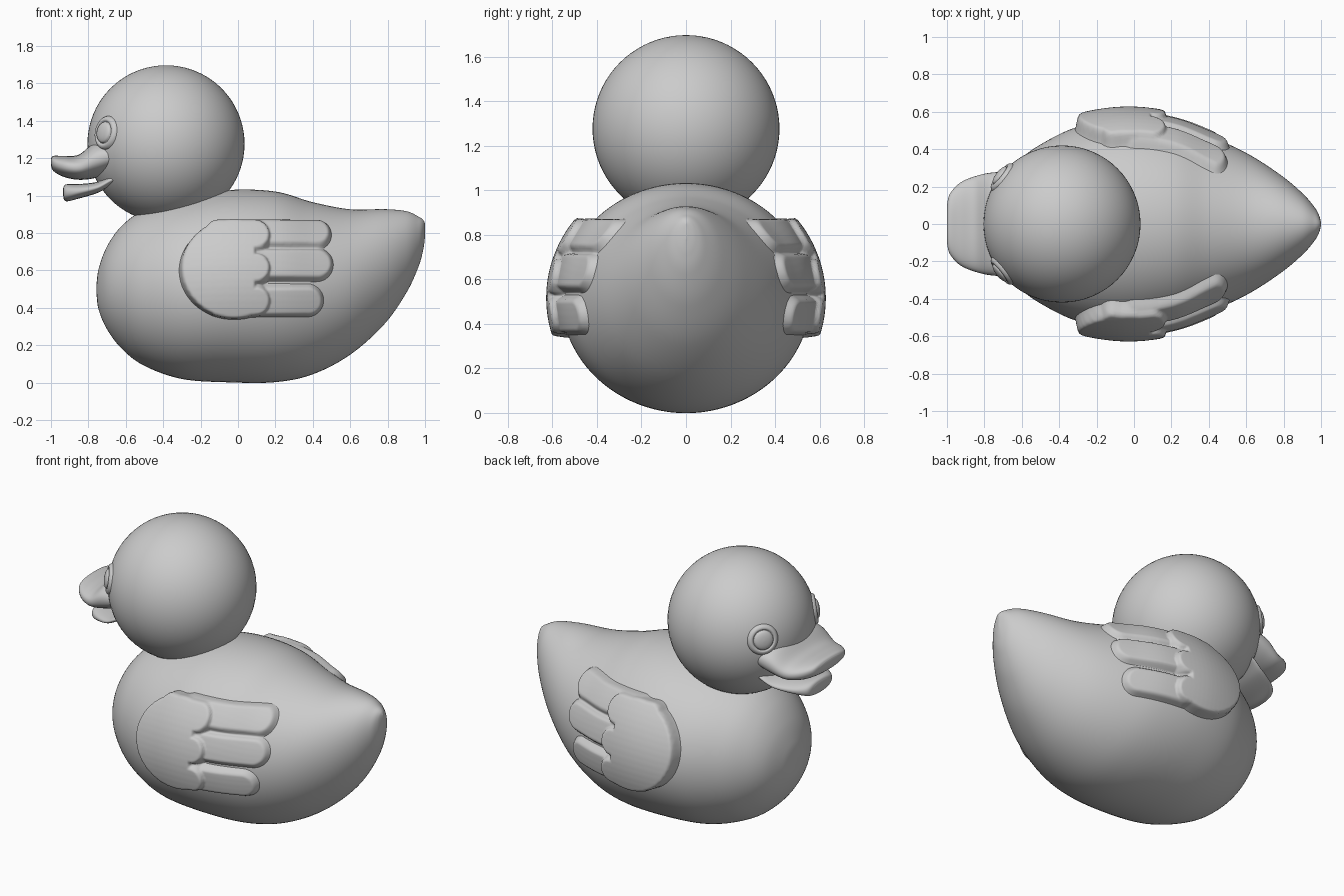
import bpy, bmesh
from math import sin, cos, pi, hypot, copysign
from mathutils import Vector
from mathutils.bvhtree import BVHTree

if "Cube" in bpy.data.objects:
    bpy.data.objects.remove(bpy.data.objects["Cube"])


def finish(name, bm, mirror=False):
    bmesh.ops.recalc_face_normals(bm, faces=bm.faces)
    me = bpy.data.meshes.new(name)
    bm.to_mesh(me)
    bm.free()
    for p in me.polygons:
        p.use_smooth = True
    ob = bpy.data.objects.new(name, me)
    bpy.context.collection.objects.link(ob)
    if mirror:
        mod = ob.modifiers.new("mirror", 'MIRROR')
        mod.use_axis = (False, True, False)
        mod.use_mirror_merge = False
    return ob


def spline(rows, steps):
    # smooth interpolation through the section rows
    out, last = [], len(rows) - 1
    for i in range(last):
        a, b, c, d = (rows[max(0, min(last, i + k))] for k in (-1, 0, 1, 2))
        for s in range(steps):
            t = s / steps
            out.append([0.5 * (2*q + (r - p)*t + (2*p - 5*q + 4*r - u)*t*t
                               + (3*q - p - 3*r + u)*t**3)
                        for p, q, r, u in zip(a, b, c, d)])
    return out + [list(rows[-1])]


def loft(rows, steps, n, power=1.0):
    # rows are (x, bottom z, top z, half width)
    bm = bmesh.new()
    rings = []
    for x, zb, zt, w in spline(rows, steps):
        ring = []
        for k in range(n):
            c, s = cos(2*pi*k/n), sin(2*pi*k/n)
            c, s = copysign(abs(c)**power, c), copysign(abs(s)**power, s)
            ring.append(bm.verts.new((x, w*c, (zb + zt)/2 + (zt - zb)/2*s)))
        rings.append(ring)
    for a, b in zip(rings, rings[1:]):
        for k in range(n):
            m = (k + 1) % n
            bm.faces.new((a[k], a[m], b[m], b[k]))
    bm.faces.new(rings[0])
    bm.faces.new(rings[-1])
    bmesh.ops.recalc_face_normals(bm, faces=bm.faces)
    return bm


# body, from breast to tail
body = loft([(-.757, .48, .52, .01), (-.745, .39, .61, .11), (-.70, .285, .73, .235),
             (-.62, .18, .84, .335), (-.50, .09, .925, .425), (-.30, .02, .99, .52),
             (-.05, .002, 1.03, .56), (.20, .003, 1.022, .535), (.40, .045, .965, .47),
             (.60, .15, .927, .38), (.78, .31, .928, .265), (.90, .48, .917, .165),
             (.965, .62, .888, .09), (.99, .71, .87, .045), (1.0, .78, .85, .006)], 9, 96)
tree = BVHTree.FromBMesh(body)
finish("body", body)

# head
C, R = Vector((-.385, 0, 1.277)), .42
bm = bmesh.new()
bmesh.ops.create_uvsphere(bm, u_segments=64, v_segments=40, radius=R)
bmesh.ops.translate(bm, verts=bm.verts, vec=C)
finish("head", bm)

# bill
finish("upper_bill", loft([(-1.0, 1.16, 1.20, .10), (-.985, 1.13, 1.213, .16),
                           (-.93, 1.10, 1.213, .22), (-.85, 1.085, 1.22, .255),
                           (-.76, 1.095, 1.29, .275), (-.66, 1.13, 1.30, .275),
                           (-.55, 1.15, 1.30, .25)], 6, 48, .85))
finish("lower_bill", loft([(-.935, 1.0, 1.04, .07), (-.92, .97, 1.06, .125),
                           (-.85, .985, 1.062, .18), (-.75, 1.015, 1.075, .225),
                           (-.66, 1.06, 1.12, .24), (-.55, 1.08, 1.13, .20)], 6, 48, .85))


# eyes: a domed disc with a groove and rim, wrapped onto the head
N = Vector((-.325, -.255, .06)).normalized()
U = Vector((0, 0, 1)).cross(N).normalized()
V = N.cross(U)
bm = bmesh.new()
prev = None
for r, h in spline([(.004, .026), (.03, .024), (.05, .018), (.058, .008),
                    (.066, .014), (.078, .013), (.09, .004), (.10, -.012)], 3):
    ring = []
    for k in range(40):
        a = 2*pi*k/40
        d = (N*R + U*r*cos(a) + V*r*sin(a)).normalized()
        ring.append(bm.verts.new(C + d*(R + h)))
    if prev:
        for k in range(40):
            m = (k + 1) % 40
            bm.faces.new((prev[k], prev[m], ring[m], ring[k]))
    else:
        bm.faces.new(ring)
    prev = ring
finish("eyes", bm, True)


# wings: two layers of feathers in relief, projected on the body
def feather(x, z, zc, x0, x1, r):
    return hypot(x - max(x0, min(x1, x)), z - zc) - r


def rise(d, height):
    t = max(0, min(1, .5 - d/.05))
    return height*t*t*(3 - 2*t)


def relief(x, z):
    oval = (hypot((x + .02)/.28, (z - .6)/.25) - 1)*.25
    top = min([max(oval, x - .10)] + [feather(x, z, c, -.1, .09, .082)
                                      for c in (.765, .605, .445)])
    low = min(feather(x, z, .79, 0, .42, .072), feather(x, z, .63, 0, .42, .082),
              feather(x, z, .44, 0, .37, .08))
    return max(rise(top, .08), rise(low, .055 - .03*max(0, x - .1))) - .012


bm = bmesh.new()
nx, nz = 130, 88
grid = {}
for i in range(nx + 1):
    for j in range(nz + 1):
        x, z = -.36 + .92*i/nx, .29 + .62*j/nz
        h = relief(x, z)
        p, n, _, _ = tree.ray_cast(Vector((x, -2, z)), Vector((0, 1, 0)))
        if p:
            grid[i, j] = (bm.verts.new(p + n*h), h)
for i in range(nx):
    for j in range(nz):
        q = [grid.get(k) for k in ((i, j), (i+1, j), (i+1, j+1), (i, j+1))]
        if all(q) and max(v[1] for v in q) > -.0119:
            bm.faces.new([v[0] for v in q])
bmesh.ops.delete(bm, geom=[v for v in bm.verts if not v.link_faces], context='VERTS')
finish("wings", bm, True)
